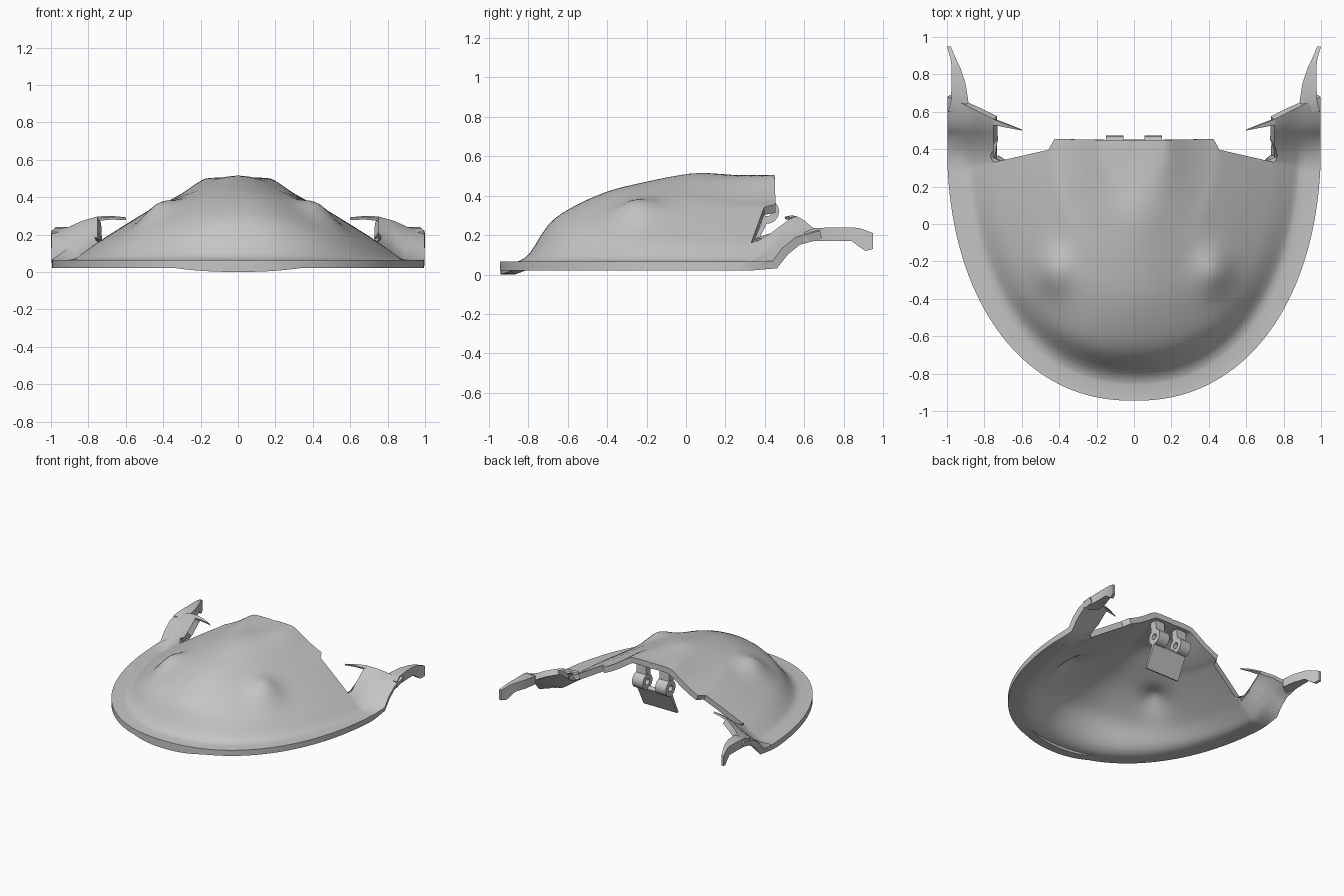
import bpy, bmesh, math
from mathutils import Vector

if "Cube" in bpy.data.objects:
    bpy.data.objects.remove(bpy.data.objects["Cube"])

grey = bpy.data.materials.new("panel grey")
grey.diffuse_color = (0.56, 0.56, 0.56, 1)
grey.use_nodes = True
grey.node_tree.nodes["Principled BSDF"].inputs["Base Color"].default_value = grey.diffuse_color


def finish(name, bm, thick=0, mirror=False, angle=35):
    """Turn a bmesh into a named object, optionally thickened and mirrored."""
    me = bpy.data.meshes.new(name)
    bm.to_mesh(me)
    bm.free()
    ob = bpy.data.objects.new(name, me)
    bpy.context.collection.objects.link(ob)
    me.materials.append(grey)
    bpy.ops.object.select_all(action='DESELECT')
    bpy.context.view_layer.objects.active = ob
    ob.select_set(True)
    if thick:
        m = ob.modifiers.new("thickness", 'SOLIDIFY')
        m.thickness, m.offset = thick, -1
        bpy.ops.object.modifier_apply(modifier=m.name)
    if mirror:
        m = ob.modifiers.new("mirror", 'MIRROR')
        m.use_mirror_merge = False
        bpy.ops.object.modifier_apply(modifier=m.name)
    bpy.ops.object.shade_smooth_by_angle(angle=math.radians(angle))
    return ob


def sheet(rows):
    """Grid surface through rows of points, facing up."""
    bm = bmesh.new()
    vs = [[bm.verts.new(p) for p in r] for r in rows]
    for a, b in zip(vs, vs[1:]):
        for i in range(len(a) - 1):
            bm.faces.new((a[i], a[i + 1], b[i + 1], b[i]))
    bm.normal_update()
    if sum(f.normal.z * f.calc_area() for f in bm.faces) < 0:
        bmesh.ops.reverse_faces(bm, faces=bm.faces[:])
    return bm


def linear(k, x):
    for a, b in zip(k, k[1:]):
        if x <= b[0]:
            f = (x - a[0]) / (b[0] - a[0])
            return [p + (q - p) * f for p, q in zip(a[1:], b[1:])]
    return list(k[-1][1:])


def smooth(k, x):
    """Smooth curve through (x, value) knots."""
    x = min(max(x, k[0][0]), k[-1][0])
    n = len(k)
    i = next(j for j in range(n - 1) if x <= k[j + 1][0])

    def slope(j):
        a, b = k[max(j - 1, 0)], k[min(j + 1, n - 1)]
        return (b[1] - a[1]) / (b[0] - a[0])
    h = k[i + 1][0] - k[i][0]
    t = (x - k[i][0]) / h
    return ((2*t**3 - 3*t**2 + 1) * k[i][1] + (t**3 - 2*t**2 + t) * h * slope(i)
            + (3*t**2 - 2*t**3) * k[i + 1][1] + (t**3 - t**2) * h * slope(i + 1))


# Dome height: a front profile and a side profile, blended by direction
FRONT = [(0, .50), (.15, .505), (.27, .515), (.34, .51), (.5, .47), (.65, .42),
         (.8, .33), (.878, .25), (.954, .10), (1, .062)]
SIDE = [(0, .505), (.187, .50), (.24, .475), (.33, .42), (.44, .365), (.495, .345),
        (.824, .16), (.91, .105), (.965, .072), (1, .065)]
N, YC, RIM = 2.2, .45, .065


def height(x, y):
    X, Y = abs(x) / .91, max(YC - y, 0) / 1.31
    r = min((X**N + Y**N) ** (1 / N), 1)
    w = X * X / (X * X + .6 * Y * Y + 1e-6)
    z = smooth(FRONT, r) * (1 - w) + smooth(SIDE, r) * w
    d = ((abs(x) - .43) / .10) ** 2 + ((y + .26) / .12) ** 2
    return z + .06 * math.exp(-d)       # raised bump on each side


def outline(s, a, b):
    th = abs(s) * 1.503
    e = 2 / N
    return math.copysign(a * math.sin(th) ** e, s), YC - b * math.cos(th) ** e


# Back edge of the dome with its small side notches
BACK = [(0, 0, .45), (.3, .19, .45), (.6, .425, .455), (.65, .457, .397), (1, .75, .33)]

# Domed cover with a flat rim
rows = []
for i in range(-40, 41):
    s = i / 40
    bx, by = linear(BACK, abs(s))
    bx = math.copysign(bx, s)
    ix, iy = outline(s, .91, 1.31)
    row = []
    for j in range(31):
        t = 1 - (1 - j / 30) ** 1.3
        x, y = bx + (ix - bx) * t, by + (iy - by) * t
        row.append((x, y, RIM if j == 30 else height(x, y)))
    row.append((*outline(s, 1, 1.395), RIM))
    rows.append(row)

# Rear wings sweep upward from the sides: (x, y, z) across each row
WING = [
    [(.75, .43, .21), (.83, .44, .16), (.92, .445, .12), (1, .44, .068)],
    [(.75, .49, .255), (.83, .49, .205), (.92, .49, .165), (1, .49, .135)],
    [(.75, .53, .285), (.83, .54, .25), (.92, .55, .21), (1, .56, .19)],
    [(.75, .56, .297), (.83, .60, .275), (.92, .645, .235), (1, .68, .222)],
]
for knots in WING:
    xs = [p[0] for p in rows[-1]]
    right = [(x, *linear(knots, x)) for x in xs]
    rows.append(right)
    rows.insert(0, [(-x, y, z) for x, y, z in right])
finish("domed_cover", sheet(rows), .045)

# Shallow lip below the front of the rim, fading out sideways
rows = []
for i in range(-10, 11):
    s, z = i / 50, .025 + .02 * (i / 10) ** 2
    rows.append([(*outline(s, a, b), z) for a, b in ((.93, 1.32), (.995, 1.39))])
finish("front_lip", sheet(rows), .025)

# Pointed inner tips of the wings
tip = [[(.60, .50, .292), (.605, .502, .293)],
       [(.68, .515, .294), (.68, .532, .300)],
       [(.755, .53, .287), (.755, .56, .297)]]
finish("wing_tip", sheet(tip), .015, True)

# Tapering arms with a hooked end: y, inner x, outer x, top z, bottom z
ARM = [(.60, .95, .995, .215, .165), (.65, .885, .98, .235, .17), (.75, .90, .975, .24, .17),
       (.84, .93, .975, .24, .17), (.88, .95, .98, .235, .14), (.91, .963, .988, .225, .12),
       (.95, .98, 1.0, .21, .13)]
bm = bmesh.new()
rings = [[bm.verts.new(p) for p in ((a, y, t), (b, y, t), (b, y, u), (a, y, u))]
         for y, a, b, t, u in ARM]
for p, q in zip(rings, rings[1:]):
    for k in range(4):
        bm.faces.new((p[k], p[(k + 1) % 4], q[(k + 1) % 4], q[k]))
bm.faces.new(rings[0])
bm.faces.new(rings[-1])
bmesh.ops.recalc_face_normals(bm, faces=bm.faces[:])
finish("rear_arm", bm, mirror=True)

# Hinge knuckles: bored cylinders along x
bm = bmesh.new()
sec = [(.055, .062), (.15, .062), (.15, .024), (.055, .024)]
loops = []
for i in range(24):
    a = math.tau * i / 24
    loops.append([bm.verts.new((x, .41 + r * math.cos(a), .32 + r * math.sin(a)))
                  for x, r in sec])
for i in range(24):
    p, q = loops[i], loops[(i + 1) % 24]
    for k in range(4):
        bm.faces.new((p[k], p[(k + 1) % 4], q[(k + 1) % 4], q[k]))
bmesh.ops.recalc_face_normals(bm, faces=bm.faces[:])
finish("hinge_knuckle", bm, mirror=True)


def prism(name, x0, x1, profile, mirror=False):
    """Extrude a (y, z) profile along x."""
    bm = bmesh.new()
    f = bm.faces.new([bm.verts.new((x0, y, z)) for y, z in profile])
    g = bmesh.ops.extrude_face_region(bm, geom=[f])['geom']
    bmesh.ops.translate(bm, vec=Vector((x1 - x0, 0, 0)),
                        verts=[v for v in g if isinstance(v, bmesh.types.BMVert)])
    bmesh.ops.recalc_face_normals(bm, faces=bm.faces[:])
    return finish(name, bm, mirror=mirror)


# Lugs that hang the knuckles from the dome, and the plate below them
prism("hinge_lug", .06, .145, [(.36, .465), (.42, .465), (.425, .36), (.37, .355)], True)
prism("hinge_plate", -.15, .15, [(.395, .285), (.41, .26), (.325, .09), (.31, .095)])
